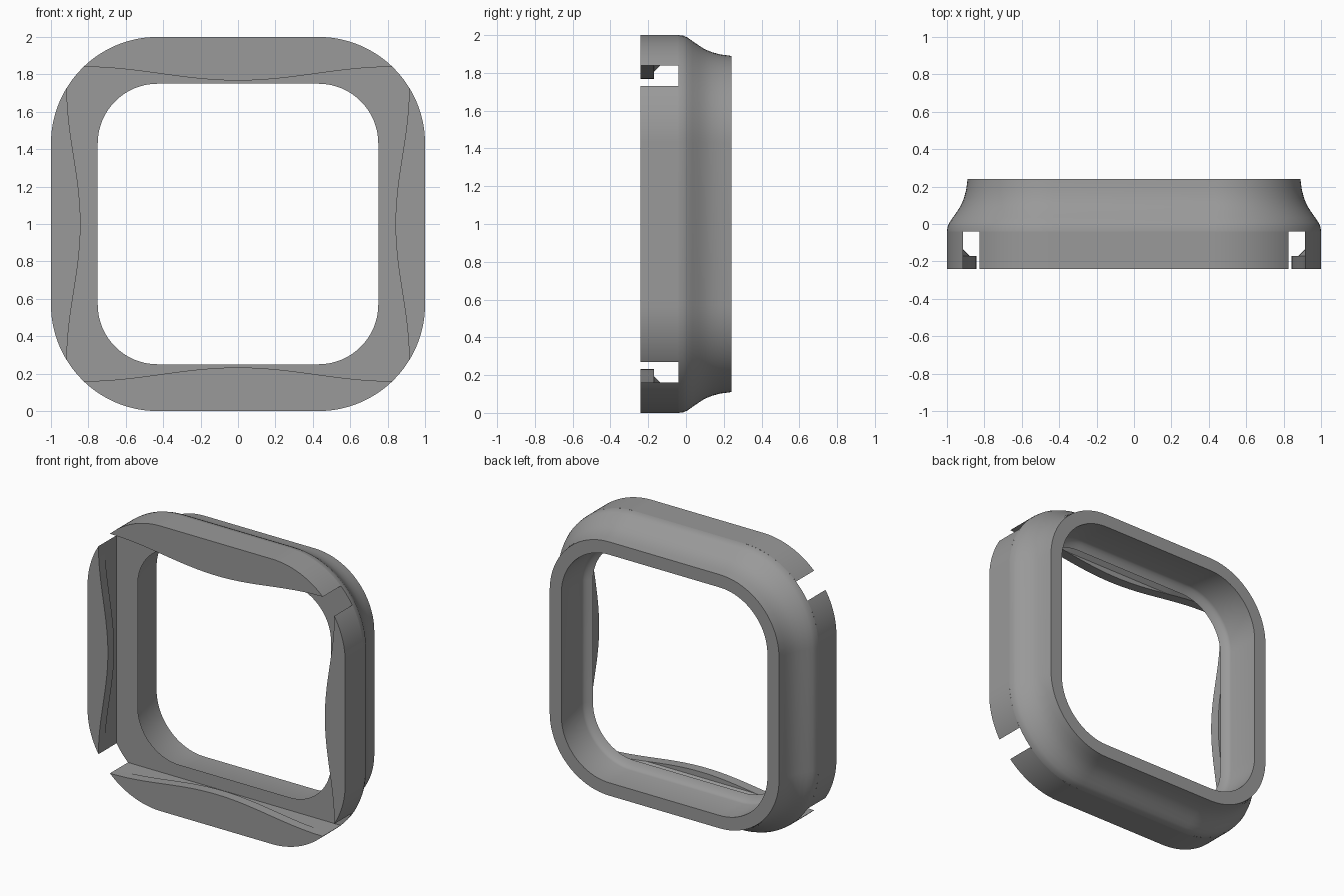
import bpy, bmesh, math

if "Cube" in bpy.data.objects:
    bpy.data.objects.remove(bpy.data.objects["Cube"])

C = 0.43            # centre offset shared by all corner arcs
SEG = 20            # segments per corner
Y_FRONT, Y_FLOOR, Y_BACK = -0.24, -0.04, 0.24

grey = bpy.data.materials.new("grey plastic")
grey.diffuse_color = (0.32, 0.32, 0.32, 1)
grey.use_nodes = True
grey.node_tree.nodes["Principled BSDF"].inputs["Base Color"].default_value = grey.diffuse_color


def finish(name, bm):
    bmesh.ops.remove_doubles(bm, verts=bm.verts, dist=1e-5)
    bmesh.ops.recalc_face_normals(bm, faces=bm.faces)
    mesh = bpy.data.meshes.new(name)
    bm.to_mesh(mesh)
    bm.free()
    obj = bpy.data.objects.new(name, mesh)
    bpy.context.collection.objects.link(obj)
    mesh.materials.append(grey)
    bpy.ops.object.select_all(action='DESELECT')
    obj.select_set(True)
    bpy.context.view_layer.objects.active = obj
    bpy.ops.object.shade_smooth_by_angle(angle=math.radians(30))
    return obj


def rounded_square(half, y):
    """Points of a rounded square of the given half size, facing y."""
    pts = []
    for q, (sx, sz) in enumerate([(1, 1), (-1, 1), (-1, -1), (1, -1)]):
        for i in range(SEG + 1):
            a = math.pi / 2 * (q + i / SEG)
            pts.append((sx * C + (half - C) * math.cos(a), y,
                        1 + sz * C + (half - C) * math.sin(a)))
    return pts


# Frame body: closed profile (half size, y) swept round the rounded square
profile = [(0.75, Y_FLOOR), (1.0, Y_FLOOR), (0.997, -0.015), (0.987, 0.008),
           (0.968, 0.035), (0.945, 0.068), (0.925, 0.1), (0.909, 0.138),
           (0.897, 0.185), (0.89, Y_BACK), (0.80, Y_BACK), (0.80, 0.01),
           (0.794, -0.006), (0.78, -0.02), (0.765, -0.032)]
bm = bmesh.new()
rings = [[bm.verts.new(p) for p in rounded_square(h, y)] for h, y in profile]
for k, ring in enumerate(rings):
    nxt = rings[(k + 1) % len(rings)]
    for i in range(len(ring)):
        j = (i + 1) % len(ring)
        bm.faces.new((ring[i], ring[j], nxt[j], nxt[i]))
finish("frame_body", bm)


def clip(name, base, depth, turn):
    """Wall segment beyond `base`, with a bowed lip along its front edge."""
    R = 1 - C
    end = math.acos((base - C) / R)          # arc angle where the wall runs out
    half = [(C * i / 10, 1.0) for i in range(10)]
    half += [(C + R * math.sin(end * i / SEG), C + R * math.cos(end * i / SEG))
             for i in range(SEG + 1)]
    cols = [(-u, h) for u, h in reversed(half[1:])] + half
    umax = half[-1][0]
    c, s = math.cos(turn), math.sin(turn)
    bm = bmesh.new()
    rows = []
    for u, h in cols:
        d = depth * 0.5 * (1 + math.cos(math.pi * u / umax))
        ch = min(d, 0.035)                   # chamfer behind the lip
        sec = [(h, Y_FLOOR), (h, Y_FRONT), (base - d, Y_FRONT),
               (base - d, -0.17), (base - ch, -0.17),
               (base, -0.17 + ch), (base, Y_FLOOR)]
        rows.append([bm.verts.new((u * c - v * s, y, 1 + u * s + v * c))
                     for v, y in sec])
    for a, b in zip(rows, rows[1:]):
        for k in range(len(a) - 1):
            bm.faces.new((a[k], a[k + 1], b[k + 1], b[k]))
    bmesh.ops.dissolve_degenerate(bm, edges=bm.edges, dist=1e-5)
    finish(name, bm)


# Four clips, split from each other by gaps at the corners
clip("top_clip", 0.84, 0.073, 0)
clip("left_clip", 0.915, 0.073, math.pi / 2)
clip("bottom_clip", 0.84, 0.073, math.pi)
clip("right_clip", 0.915, 0.073, -math.pi / 2)
